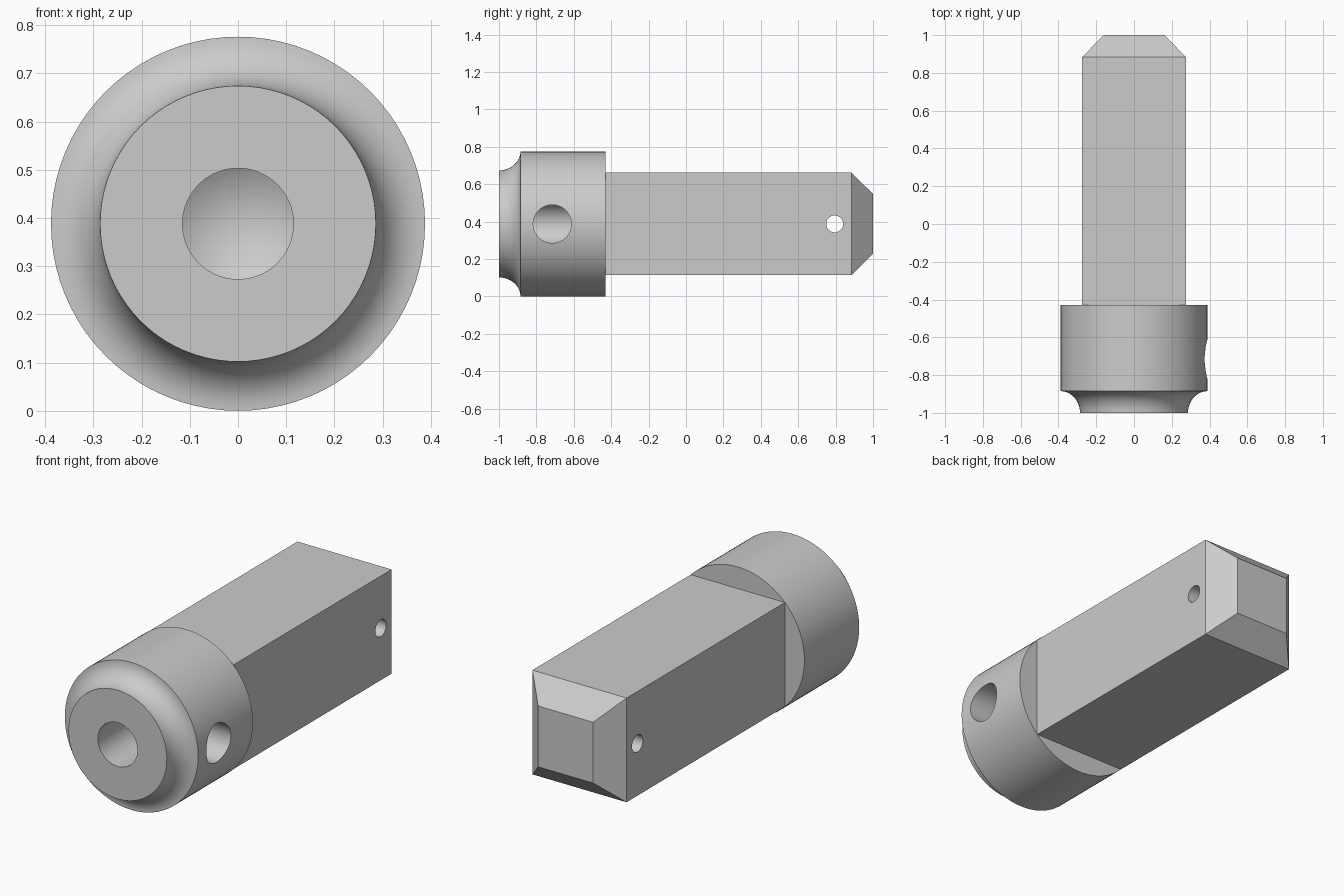
import bpy, bmesh, math
from mathutils import Matrix

cube = bpy.data.objects.get("Cube")
if cube:
    bpy.data.objects.remove(cube, do_unlink=True)

AXIS_Z = 0.388       # height of the long axis
HEAD_R = 0.388
HEAD_BACK = -0.43
BORE_R = 0.115
SHAFT = 0.274        # half width of the square shaft

steel = bpy.data.materials.new("plain grey steel")
steel.use_nodes = True
grey = (0.6, 0.6, 0.6, 1)
steel.diffuse_color = grey
steel.node_tree.nodes["Principled BSDF"].inputs["Base Color"].default_value = grey


def make_object(name, bm):
    bmesh.ops.recalc_face_normals(bm, faces=bm.faces)
    mesh = bpy.data.meshes.new(name)
    bm.to_mesh(mesh)
    bm.free()
    mesh.materials.append(steel)
    obj = bpy.data.objects.new(name, mesh)
    bpy.context.collection.objects.link(obj)
    return obj


def lathe(name, profile, steps=80):
    """Turn (y, radius) points around the long axis."""
    bm = bmesh.new()
    verts = [bm.verts.new((r, y, AXIS_Z)) for y, r in profile]
    edges = [bm.edges.new(pair) for pair in zip(verts, verts[1:])]
    bmesh.ops.spin(bm, geom=verts + edges, cent=(0, 0, AXIS_Z), axis=(0, 1, 0),
                   angle=math.tau, steps=steps, use_merge=True)
    bmesh.ops.remove_doubles(bm, verts=bm.verts, dist=1e-5)
    return make_object(name, bm)


def cross_pin(name, x0, x1, y, radius):
    """Cylinder along x, used as a drill."""
    bm = bmesh.new()
    place = Matrix.Translation(((x0 + x1) / 2, y, AXIS_Z)) @ Matrix.Rotation(math.pi / 2, 4, "Y")
    bmesh.ops.create_cone(bm, cap_ends=True, segments=48, radius1=radius,
                          radius2=radius, depth=x1 - x0, matrix=place)
    obj = make_object(name, bm)
    obj.hide_render = True
    return obj


def cut(target, tool):
    mod = target.modifiers.new("drill", "BOOLEAN")
    mod.operation = "DIFFERENCE"
    mod.solver = "EXACT"
    mod.object = tool
    bpy.context.view_layer.objects.active = target
    bpy.ops.object.modifier_apply(modifier=mod.name)
    bpy.data.objects.remove(tool, do_unlink=True)


# Round head: bore with drill point, flat nose, hollow fillet, cylinder, back face
fillet = []
for i in range(13):
    a = math.pi / 2 * i / 12
    fillet.append((-1 + 0.115 * math.sin(a), HEAD_R - 0.102 * math.cos(a)))
profile = [(-0.53, 0), (-0.6, BORE_R), (-1, BORE_R)] + fillet
profile += [(HEAD_BACK, HEAD_R), (HEAD_BACK, 0)]
head = lathe("round_head", profile)
cut(head, cross_pin("side_port_drill", 0, 0.6, -0.715, 0.102))

# Square shaft with a chamfered tip
bm = bmesh.new()
rings = []
for y, h in ((HEAD_BACK, SHAFT), (0.885, SHAFT), (1, 0.16)):
    rings.append([bm.verts.new((sx * h, y, AXIS_Z + sz * h))
                  for sx, sz in ((-1, -1), (1, -1), (1, 1), (-1, 1))])
for a, b in zip(rings, rings[1:]):
    for i in range(4):
        j = (i + 1) % 4
        bm.faces.new((a[i], a[j], b[j], b[i]))
bm.faces.new(rings[0])
bm.faces.new(rings[-1])
shaft = make_object("square_shaft", bm)
cut(shaft, cross_pin("cotter_hole_drill", -0.5, 0.5, 0.795, 0.045))

# Smooth the round surfaces, keep the edges crisp
for obj in (head, shaft):
    bpy.ops.object.select_all(action="DESELECT")
    obj.select_set(True)
    bpy.context.view_layer.objects.active = obj
    bpy.ops.object.shade_smooth_by_angle(angle=math.radians(28))
